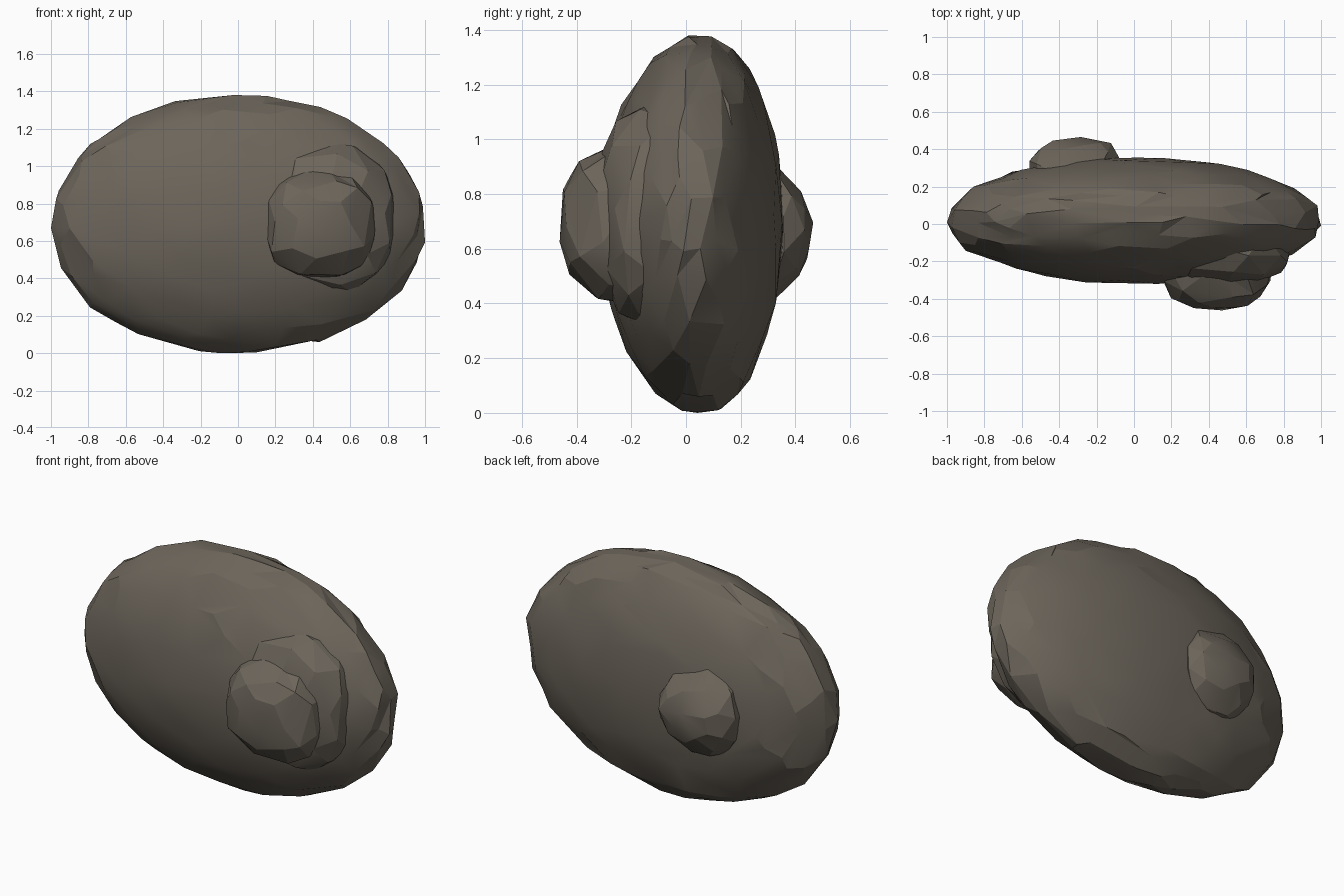
import bpy
import bmesh
import math
from mathutils import Vector, noise

if "Cube" in bpy.data.objects:
    bpy.data.objects.remove(bpy.data.objects["Cube"])

stone = bpy.data.materials.new("grey brown stone")
stone.use_nodes = True
stone.diffuse_color = (0.15, 0.13, 0.104, 1)
bsdf = stone.node_tree.nodes["Principled BSDF"]
bsdf.inputs["Base Color"].default_value = stone.diffuse_color
bsdf.inputs["Roughness"].default_value = 0.9


def plain(p):
    return p


def rock(name, low, high, detail, keep, bump, boxy, seed, shape=plain):
    """Chipped ellipsoid that fills the box from low to high."""
    low, high = Vector(low), Vector(high)
    bm = bmesh.new()
    bmesh.ops.create_icosphere(bm, subdivisions=detail, radius=1)
    for v in bm.verts:
        n = v.co.normalized()
        # Superellipsoid: a power of 2 is round, higher is boxier
        p = n / sum(abs(c) ** boxy for c in n) ** (1 / boxy)
        p += noise.noise_vector(n * 5 + Vector((0, seed, 0))) * bump
        v.co = shape(p)
    mesh = bpy.data.meshes.new(name)
    bm.to_mesh(mesh)
    bm.free()
    obj = bpy.data.objects.new(name, mesh)
    bpy.context.collection.objects.link(obj)
    mesh.materials.append(stone)
    for other in bpy.context.selected_objects:
        other.select_set(False)
    obj.select_set(True)
    bpy.context.view_layer.objects.active = obj

    # Thin out the mesh into uneven chipped facets
    chips = obj.modifiers.new("chips", "DECIMATE")
    chips.ratio = keep
    bpy.ops.object.modifier_apply(modifier=chips.name)

    # Fit the facets to the box
    for axis in range(3):
        values = [v.co[axis] for v in mesh.vertices]
        a, b = min(values), max(values)
        for v in mesh.vertices:
            t = (v.co[axis] - a) / (b - a)
            v.co[axis] = low[axis] + t * (high[axis] - low[axis])
    bpy.ops.object.shade_smooth_by_angle(angle=math.radians(15))


def lean_body(p):
    # The lower and upper rims sit slightly behind the middle
    return Vector((p.x, p.y + 0.09 * p.z * p.z, p.z))


def ridge_back(p):
    # Closes to a short ridge along x at the outer end
    s = max(p.y, 0)
    return Vector((p.x * (1 + 0.1 * s) + 0.1 * s, p.y, p.z * (1 - 0.3 * s)))


# Main flattened boulder
rock("boulder_body", (-1, -0.32, 0), (1, 0.355, 1.38), 4, 0.4, 0.035, 2, 3.7, lean_body)

# Large round lump on the front
rock("front_lump", (0.13, -0.462, 0.4), (0.74, 0.06, 0.98), 4, 0.1, 0.06, 2.6, 8.2)

# Shoulder joining the lump to the boulder
rock("front_lump_shoulder", (0.12, -0.335, 0.32), (0.85, 0.1, 1.13), 4, 0.1, 0.03, 2.3, 1.4)

# Smaller ridged lump on the back
rock("back_lump", (-0.56, 0.13, 0.4), (-0.08, 0.465, 0.93), 4, 0.08, 0.07, 2.2, 5.5, ridge_back)
